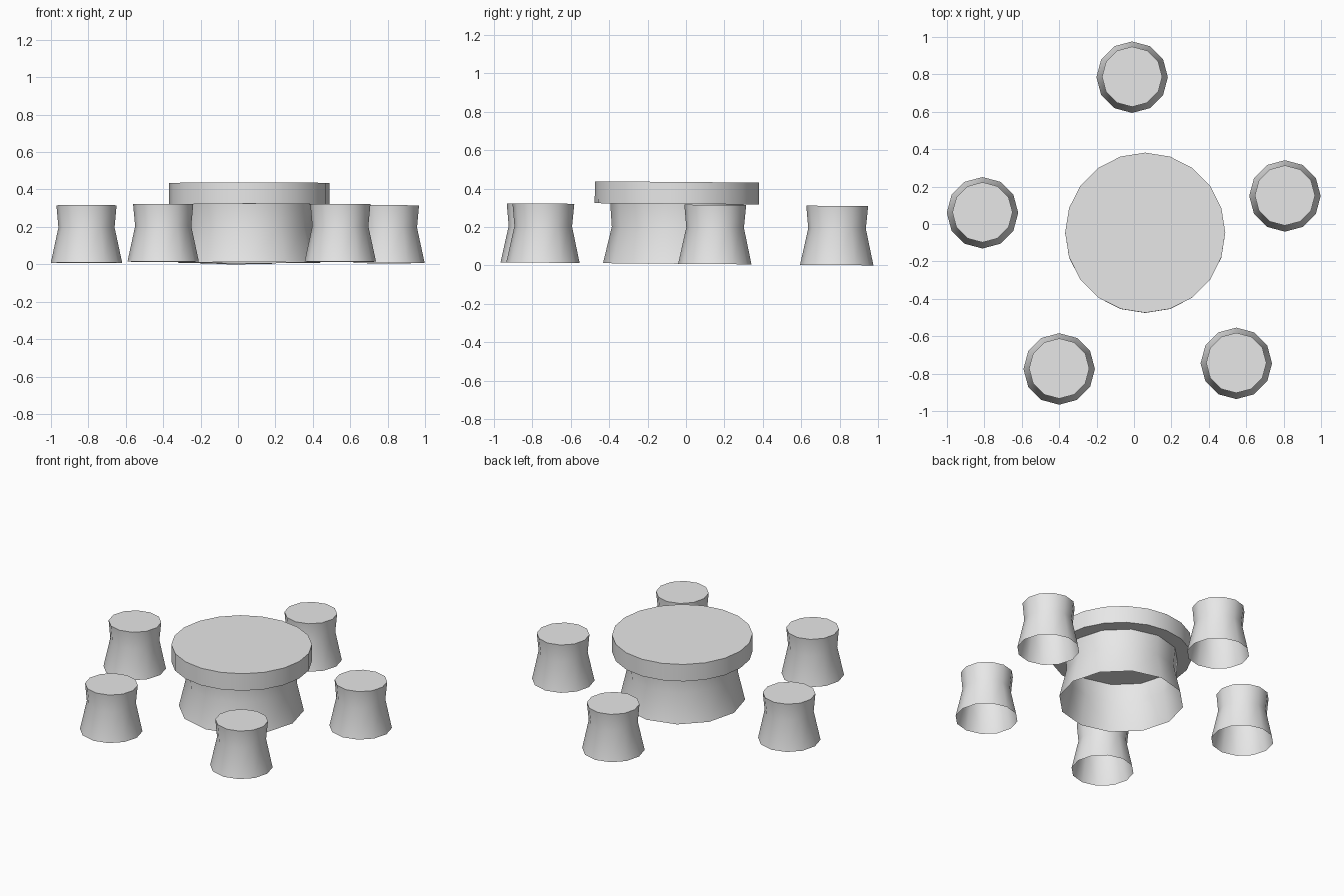
import bpy
import bmesh
import math
from mathutils import Matrix, Vector

cube = bpy.data.objects.get("Cube")
if cube:
    bpy.data.objects.remove(cube, do_unlink=True)

# One plain grey for the whole set
GREY = (0.8, 0.8, 0.8, 1)
grey = bpy.data.materials.new("light_grey")
grey.use_nodes = True
grey.diffuse_color = GREY
grey.node_tree.nodes["Principled BSDF"].inputs["Base Color"].default_value = GREY

# The set stands on ground that falls very slightly towards the back
SLOPE = Matrix.Translation((0, 0, 0.008)) @ Matrix.Rotation(-0.008, 4, "X")


def turned(name, center, profile, sides, cap_top=True, cap_bottom=False):
    """Stack rings of (radius, height) into a lathed part."""
    bm = bmesh.new()
    rings = []
    for radius, z in profile:
        ring = []
        for i in range(sides):
            a = math.tau * i / sides
            co = Vector((center[0] + radius * math.cos(a),
                         center[1] + radius * math.sin(a), z))
            ring.append(bm.verts.new(SLOPE @ co))
        rings.append(ring)
    for low, high in zip(rings, rings[1:]):
        for i in range(sides):
            j = (i + 1) % sides
            bm.faces.new((low[i], low[j], high[j], high[i]))
    if cap_top:
        bm.faces.new(rings[-1])
    if cap_bottom:
        bm.faces.new(rings[0][::-1])
    mesh = bpy.data.meshes.new(name)
    bm.to_mesh(mesh)
    bm.free()
    mesh.materials.append(grey)
    obj = bpy.data.objects.new(name, mesh)
    bpy.context.collection.objects.link(obj)
    bpy.ops.object.select_all(action="DESELECT")
    obj.select_set(True)
    bpy.context.view_layer.objects.active = obj
    bpy.ops.object.shade_smooth_by_angle(angle=math.radians(40))
    return obj


# Table: closed disc on a hollow waisted pedestal
TABLE = (0.06, -0.05)
turned("table_top", TABLE, [(0.428, 0.312), (0.428, 0.426)], 20, cap_bottom=True)
turned("table_pedestal", TABLE, [(0.382, 0), (0.338, 0.19), (0.347, 0.312)], 12,
       cap_top=False)

# Five stools around the table, hollow underneath
STOOLS = {
    "right_stool": (-0.81, 0.06),
    "left_stool": (0.807, 0.15),
    "back_stool": (-0.01, 0.785),
    "front_right_stool": (-0.4, -0.775),
    "front_left_stool": (0.547, -0.745),
}
for name, center in STOOLS.items():
    turned(name, center, [(0.191, 0), (0.15, 0.19), (0.161, 0.308)], 12)
